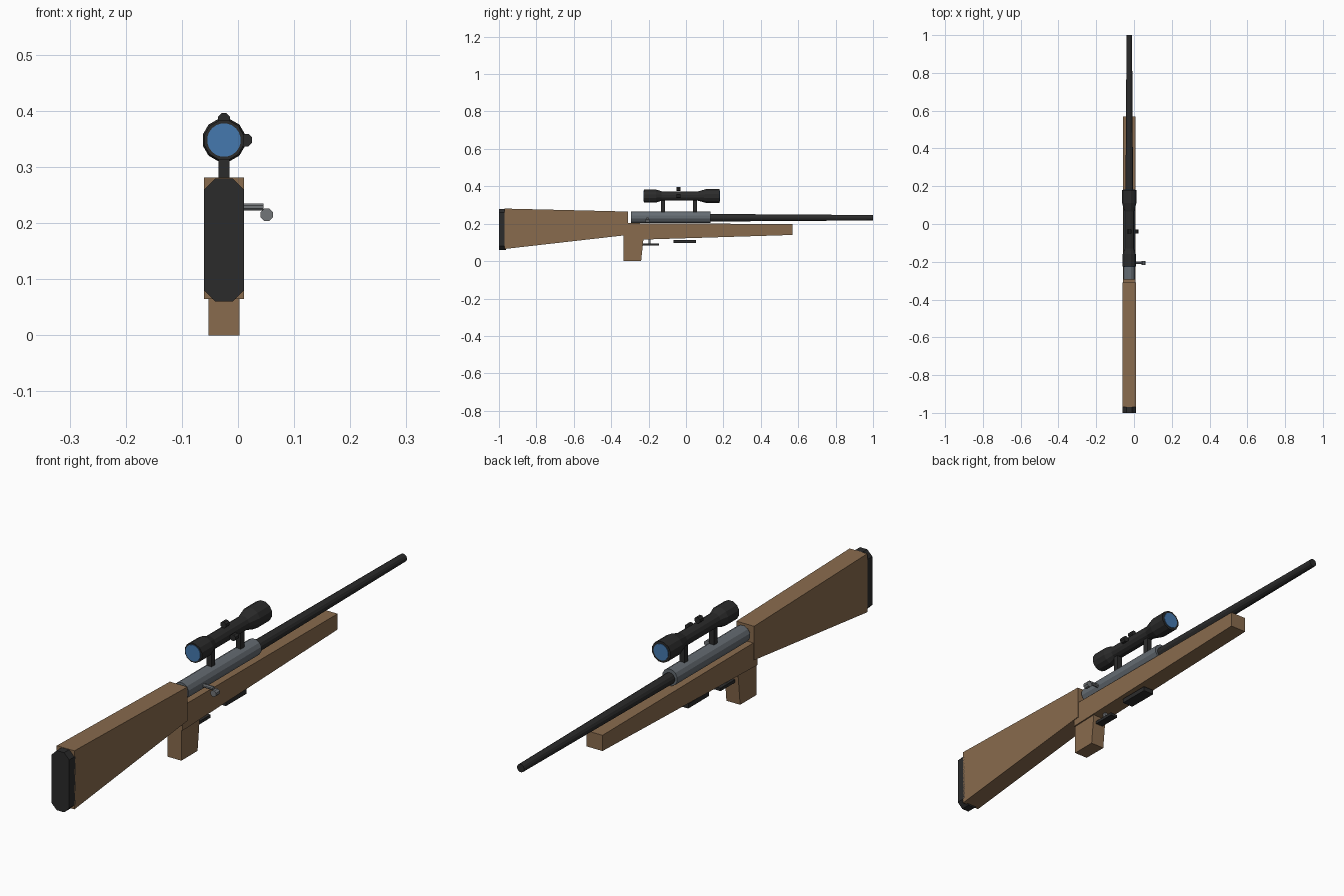
import bpy, bmesh, math

old = bpy.data.objects.get("Cube")
if old:
    bpy.data.objects.remove(old, do_unlink=True)

CX = -0.025  # centre line of the long parts


def material(name, rgb):
    m = bpy.data.materials.new(name)
    m.use_nodes = True
    m.diffuse_color = (*rgb, 1)
    bsdf = next(n for n in m.node_tree.nodes if n.type == 'BSDF_PRINCIPLED')
    bsdf.inputs["Base Color"].default_value = (*rgb, 1)
    return m


WOOD = material("brown wood", (0.25, 0.147, 0.075))
BLACK = material("matte black", (0.024, 0.024, 0.024))
STEEL = material("grey steel", (0.13, 0.15, 0.17))
BRIGHT = material("light steel", (0.17, 0.18, 0.19))
GLASS = material("blue glass", (0.06, 0.19, 0.43))


def finish(bm, name, mat):
    bmesh.ops.recalc_face_normals(bm, faces=bm.faces)
    mesh = bpy.data.meshes.new(name)
    bm.to_mesh(mesh)
    bm.free()
    mesh.materials.append(mat)
    obj = bpy.data.objects.new(name, mesh)
    bpy.context.scene.collection.objects.link(obj)
    return obj


def loft(name, mat, rings):
    """Bridge matching rings of points and cap both ends."""
    bm = bmesh.new()
    loops = [[bm.verts.new(p) for p in ring] for ring in rings]
    n = len(loops[0])
    for a, b in zip(loops, loops[1:]):
        for i in range(n):
            j = (i + 1) % n
            bm.faces.new((a[i], a[j], b[j], b[i]))
    bm.faces.new(loops[0])
    bm.faces.new(loops[-1])
    return finish(bm, name, mat)


def side_profile(name, mat, width, points):
    """Extrude a (y, z) outline across the centre line."""
    return loft(name, mat, [[(CX + s * width / 2, y, z) for y, z in points]
                            for s in (-1, 1)])


def block(name, mat, width, y0, y1, z0, z1):
    return side_profile(name, mat, width, [(y0, z0), (y1, z0), (y1, z1), (y0, z1)])


def turned(name, mat, z, profile, sides=12, x=CX):
    """Round part along y from (y, radius) pairs."""
    angles = [math.tau * (i + 0.5) / sides for i in range(sides)]
    return loft(name, mat, [[(x + r * math.cos(a), y, z + r * math.sin(a))
                             for a in angles] for y, r in profile])


# Wooden furniture
side_profile("butt_stock", WOOD, 0.072,
             [(-0.97, 0.065), (-0.31, 0.14), (-0.31, 0.265), (-0.97, 0.281)])
side_profile("fore_stock", WOOD, 0.066,
             [(-0.335, 0.112), (0.57, 0.14), (0.57, 0.198), (-0.335, 0.203)])
side_profile("grip", WOOD, 0.056,
             [(-0.335, 0), (-0.24, 0), (-0.225, 0.14), (-0.335, 0.14)])

# Butt pad with cut corners
W, C, Z0, Z1 = 0.036, 0.021, 0.06, 0.28
outline = [(-W, Z0 + C), (-W + C, Z0), (W - C, Z0), (W, Z0 + C),
           (W, Z1 - C), (W - C, Z1), (-W + C, Z1), (-W, Z1 - C)]
loft("butt_pad", BLACK, [[(CX + x, y, z) for x, z in outline]
                         for y in (-1, -0.963)])

# Receiver and tapered barrel
turned("receiver", STEEL, 0.235, [(-0.295, 0.031), (0.13, 0.031)])
turned("barrel", BLACK, 0.232, [(0.12, 0.021), (1, 0.015)])

# Scope with lenses, adjusting knobs and mounts
SZ = 0.348
turned("scope_body", BLACK, SZ,
       [(-0.225, 0.036), (-0.16, 0.036), (-0.13, 0.026),
        (0.065, 0.026), (0.11, 0.039), (0.18, 0.039)])
for name, y in (("rear_lens", -0.227), ("front_lens", 0.178)):
    turned(name, GLASS, SZ, [(y, 0.03), (y + 0.004, 0.03)], 20)
turned("top_knob", BLACK, 0.385, [(-0.051, 0.012), (-0.029, 0.012)], 8)
turned("side_knob", BLACK, SZ, [(-0.051, 0.012), (-0.029, 0.012)], 8, 0.014)
for name, y in (("rear_mount", -0.123), ("front_mount", 0.048)):
    block(name, BLACK, 0.02, y - 0.011, y + 0.011, 0.255, 0.335)

# Bolt handle
ring = [math.tau * (i + 0.5) / 8 for i in range(8)]
loft("bolt_handle", BRIGHT, [[(x, -0.206 + 0.007 * math.cos(a), 0.229 + 0.007 * math.sin(a))
                              for a in ring] for x in (-0.01, 0.045)])
turned("bolt_knob", BRIGHT, 0.215, [(-0.217, 0.012), (-0.195, 0.012)], 8, 0.051)

# Trigger group and floor plate
block("trigger_guard", BLACK, 0.03, -0.23, -0.145, 0.083, 0.094)
block("trigger", BRIGHT, 0.012, -0.2, -0.189, 0.09, 0.125)
block("floor_plate", BLACK, 0.044, -0.066, 0.054, 0.097, 0.114)
